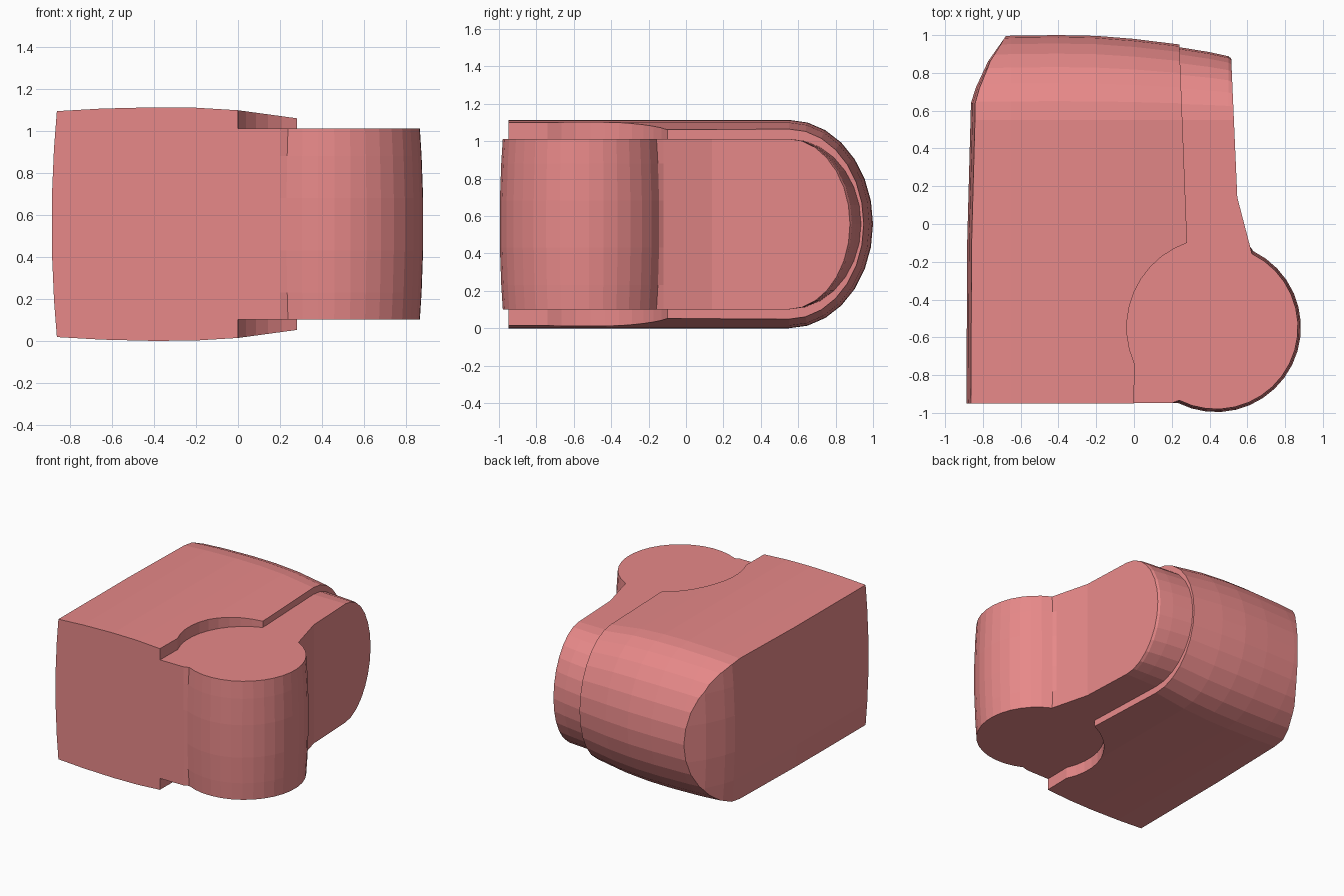
import bpy, bmesh
from math import sin, cos, radians, pi

if "Cube" in bpy.data.objects:
    bpy.data.objects.remove(bpy.data.objects["Cube"])

ZC = 0.557            # mid height of the whole model
HINGE = (0.435, -0.547)

mat = bpy.data.materials.new("rose")
mat.diffuse_color = (0.8, 0.25, 0.25, 1)
mat.use_nodes = True
mat.node_tree.nodes["Principled BSDF"].inputs["Base Color"].default_value = mat.diffuse_color


def loft(name, rings):
    """Skin a list of equal-length closed rings and cap both ends."""
    bm = bmesh.new()
    vs = [[bm.verts.new(p) for p in r] for r in rings]
    n = len(rings[0])
    for a, b in zip(vs, vs[1:]):
        for i in range(n):
            j = (i + 1) % n
            bm.faces.new((a[i], a[j], b[j], b[i]))
    bm.faces.new(vs[0])
    bm.faces.new(vs[-1])
    bmesh.ops.recalc_face_normals(bm, faces=bm.faces)
    me = bpy.data.meshes.new(name)
    bm.to_mesh(me)
    bm.free()
    me.materials.append(mat)
    ob = bpy.data.objects.new(name, me)
    bpy.context.collection.objects.link(ob)
    return ob


def d_ring(x, y_back, half, y_round=0.55, n=14):
    """Side section: straight top and bottom with an elliptical back."""
    pts = [(x, -1.2, ZC + half)]
    for i in range(n + 1):
        a = pi / 2 - pi * i / n
        pts.append((x, y_round + (y_back - y_round) * cos(a), ZC + half * sin(a)))
    return pts + [(x, -1.2, ZC - half)]


def arc(radius, start, end, n):
    return [(HINGE[0] + radius * cos(radians(start + (end - start) * i / n)),
             HINGE[1] + radius * sin(radians(start + (end - start) * i / n)))
            for i in range(n + 1)]


def intersect(ob, other):
    mod = ob.modifiers.new("trim", 'BOOLEAN')
    mod.operation = 'INTERSECT'
    mod.solver = 'EXACT'
    mod.object = other
    bpy.context.view_layer.objects.active = ob
    bpy.ops.object.modifier_apply(modifier=mod.name)
    bpy.data.objects.remove(other, do_unlink=True)


LEVELS = [-1.2, -0.95, -0.65, -0.25, 0.25, 0.65, 0.95, 1.2]

# main housing: plan outline with chamfered back corner and hinge cut-out
plan = [(-0.889, -0.95), (-0.885, -0.1), (-0.865, 0.64), (-0.84, 0.72),
        (-0.775, 0.86), (-0.68, 0.995), (-0.62, 1.1), (0.235, 1.1)]
plan += arc(0.473, 109, 204, 10) + [(0.0, -0.95)]
rings = []
for t in LEVELS:
    rings.append([(x + (0.027 * t * t if x < -0.6 else 0), y, ZC + 0.557 * t)
                  for x, y in plan])
housing = loft("housing", rings)
sections = [(-0.95, 0.98, 0.532), (-0.86, 0.985, 0.539), (-0.65, 0.997, 0.551),
            (-0.4, 1.0, 0.557), (-0.2, 0.996, 0.555), (0.0, 0.98, 0.543),
            (0.3, 0.943, 0.502)]
intersect(housing, loft("housing_trim", [d_ring(*s) for s in sections]))

# recessed side arm with its barrel-shaped hinge knuckle
side = [(0.1, 1.1), (0.508, 1.1), (0.515, 0.87), (0.547, 0.14), (0.615, -0.12)]
knuckle = arc(1, 64, -117, 18)
rings = []
for t in LEVELS:
    r = 0.45 - 0.02 * t * t
    ring = side + [(HINGE[0] + (x - HINGE[0]) * r, HINGE[1] + (y - HINGE[1]) * r)
                   for x, y in knuckle]
    ring += [(0.2, -0.948), (-0.3, -0.948), (-0.3, -0.4)]
    rings.append([(x, y, ZC + 0.5 * t) for x, y in ring])
arm = loft("side_arm", rings)
sections = [(-0.5, 0.955, 0.456), (0.24, 0.936, 0.456), (0.4, 0.91, 0.456),
            (0.5, 0.888, 0.456), (0.53, 0.865, 0.456), (1.0, 0.8, 0.456)]
intersect(arm, loft("arm_trim", [d_ring(*s) for s in sections]))
